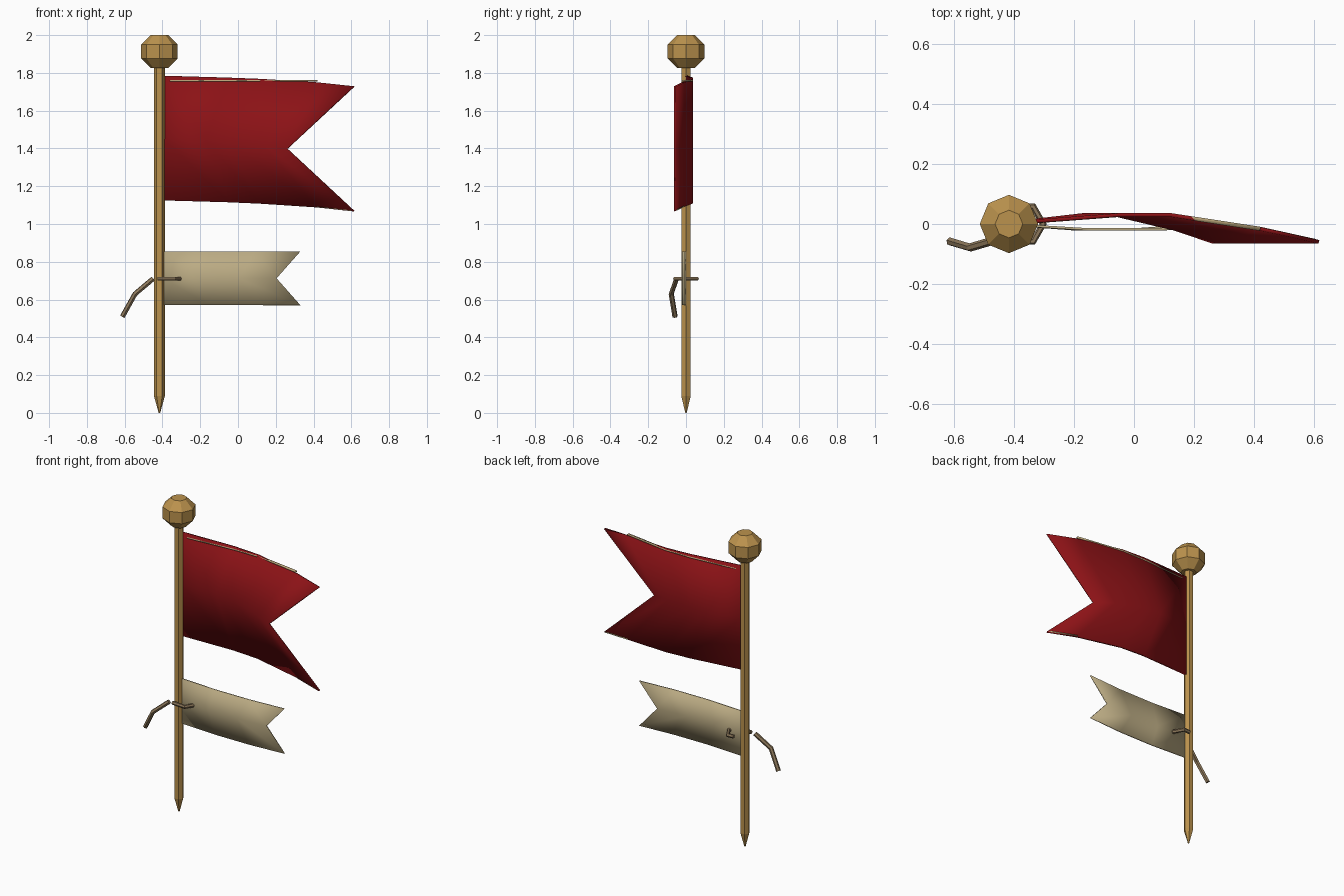
import bpy, bmesh, math

if "Cube" in bpy.data.objects:
    bpy.data.objects.remove(bpy.data.objects["Cube"])


def material(name, rgb):
    m = bpy.data.materials.new(name)
    m.diffuse_color = (*rgb, 1)
    m.use_nodes = True
    m.node_tree.nodes["Principled BSDF"].inputs["Base Color"].default_value = m.diffuse_color
    return m


WOOD = material("golden wood", (0.50, 0.29, 0.075))
RED = material("red cloth", (0.26, 0.006, 0.008))
CREAM = material("cream cloth", (0.50, 0.41, 0.23))
TRIM = material("tan stitching", (0.56, 0.43, 0.22))
ROPE = material("brown cord", (0.27, 0.19, 0.105))
POLE_X = -0.416


def add(name, bm, mat):
    bmesh.ops.recalc_face_normals(bm, faces=bm.faces)
    mesh = bpy.data.meshes.new(name)
    bm.to_mesh(mesh)
    bm.free()
    mesh.materials.append(mat)
    ob = bpy.data.objects.new(name, mesh)
    bpy.context.collection.objects.link(ob)
    return ob


def lathe(name, profile, sides, mat):
    """Rings of (radius, z) around the pole axis, capped at both ends."""
    bm = bmesh.new()
    rings = [[bm.verts.new((POLE_X + r * math.cos(2 * math.pi * i / sides),
                            r * math.sin(2 * math.pi * i / sides), z))
              for i in range(sides)] for r, z in profile]
    for a, b in zip(rings, rings[1:]):
        for i in range(sides):
            j = (i + 1) % sides
            bm.faces.new((a[i], a[j], b[j], b[i]))
    bm.faces.new(rings[0])
    bm.faces.new(rings[-1])
    return add(name, bm, mat)


def sheet(name, rows, thickness, mat):
    """Cloth grid from rows of points, thickened evenly on both sides."""
    bm = bmesh.new()
    grid = [[bm.verts.new(p) for p in row] for row in rows]
    for a, b in zip(grid, grid[1:]):
        for i in range(len(a) - 1):
            bm.faces.new((a[i], a[i + 1], b[i + 1], b[i]))
    ob = add(name, bm, mat)
    mod = ob.modifiers.new("thickness", 'SOLIDIFY')
    mod.thickness = thickness
    mod.offset = 0
    bpy.ops.object.select_all(action='DESELECT')
    ob.select_set(True)
    bpy.context.view_layer.objects.active = ob
    bpy.ops.object.shade_smooth_by_angle(angle=math.radians(35))
    return ob


def swallowtail(name, columns, top, bottom, notch, thickness, mat):
    """Banner whose middle row is shortened to form the notch.
    Columns are (x, y, sag)."""
    x0 = columns[0][0]
    rows = []
    for z, k in ((top, 1), ((top + bottom) / 2, notch), (bottom, 1)):
        rows.append([(x0 + (x - x0) * k, y, z - sag) for x, y, sag in columns])
    return sheet(name, rows, thickness, mat)


def cord(name, points, radius, mat):
    """Faceted tube along a polyline."""
    cu = bpy.data.curves.new(name, 'CURVE')
    cu.dimensions = '3D'
    cu.bevel_depth = radius
    cu.bevel_resolution = 1
    cu.use_fill_caps = True
    sp = cu.splines.new('POLY')
    sp.points.add(len(points) - 1)
    for p, co in zip(sp.points, points):
        p.co = (*co, 1)
    cu.materials.append(mat)
    ob = bpy.data.objects.new(name, cu)
    bpy.context.collection.objects.link(ob)
    bpy.ops.object.select_all(action='DESELECT')
    ob.select_set(True)
    bpy.context.view_layer.objects.active = ob
    bpy.ops.object.convert(target='MESH')
    for f in bpy.context.object.data.polygons:
        f.use_smooth = False


# Sharpened hexagonal pole and eight-sided ball finial
lathe("pole", [(0.004, 0), (0.029, 0.09), (0.029, 1.84)], 6, WOOD)
lathe("ball_finial", [(0.046, 1.825), (0.097, 1.877), (0.097, 1.949), (0.046, 2.0)], 8, WOOD)

# Large red flag
flag = [(-0.395, 0.004, 0), (-0.05, 0.03, 0.01), (0.12, 0.03, 0.017),
        (0.42, -0.016, 0.036), (0.615, -0.059, 0.057)]
swallowtail("red_flag", flag, 1.785, 1.125, 0.65, 0.012, RED)

# Thin stitched trims along the top and bottom edges of the flag
top_path = [(-0.36, 0.0066)] + [(x, y) for x, y, s in flag[1:4]]
sheet("top_trim", [[(x, y, z) for x, y in top_path] for z in (1.763, 1.755)], 0.0135, TRIM)
sheet("bottom_trim", [[(x, y, 1.125 - s + dz) for x, y, s in
                       ((0.42, -0.016, 0.036), (0.60, -0.0557, 0.0554))]
                      for dz in (0.007, 0.001)], 0.0135, TRIM)

# Small cream pennant
pennant = [(-0.395, -0.003, 0), (-0.15, -0.018, 0), (0.09, -0.018, 0), (0.33, -0.003, 0)]
swallowtail("cream_pennant", pennant, 0.855, 0.57, 0.826, 0.008, CREAM)

# Cord looped round the pole, with a hanging loose end
cord("cord_loop", [(-0.375, 0.055, 0.71), (-0.335, 0.058, 0.71), (-0.302, 0.0, 0.71),
                   (-0.335, -0.058, 0.71), (-0.425, -0.05, 0.71)], 0.012, ROPE)
cord("cord_tail", [(-0.45, -0.05, 0.71), (-0.545, -0.078, 0.63), (-0.612, -0.058, 0.51)],
     0.014, ROPE)
